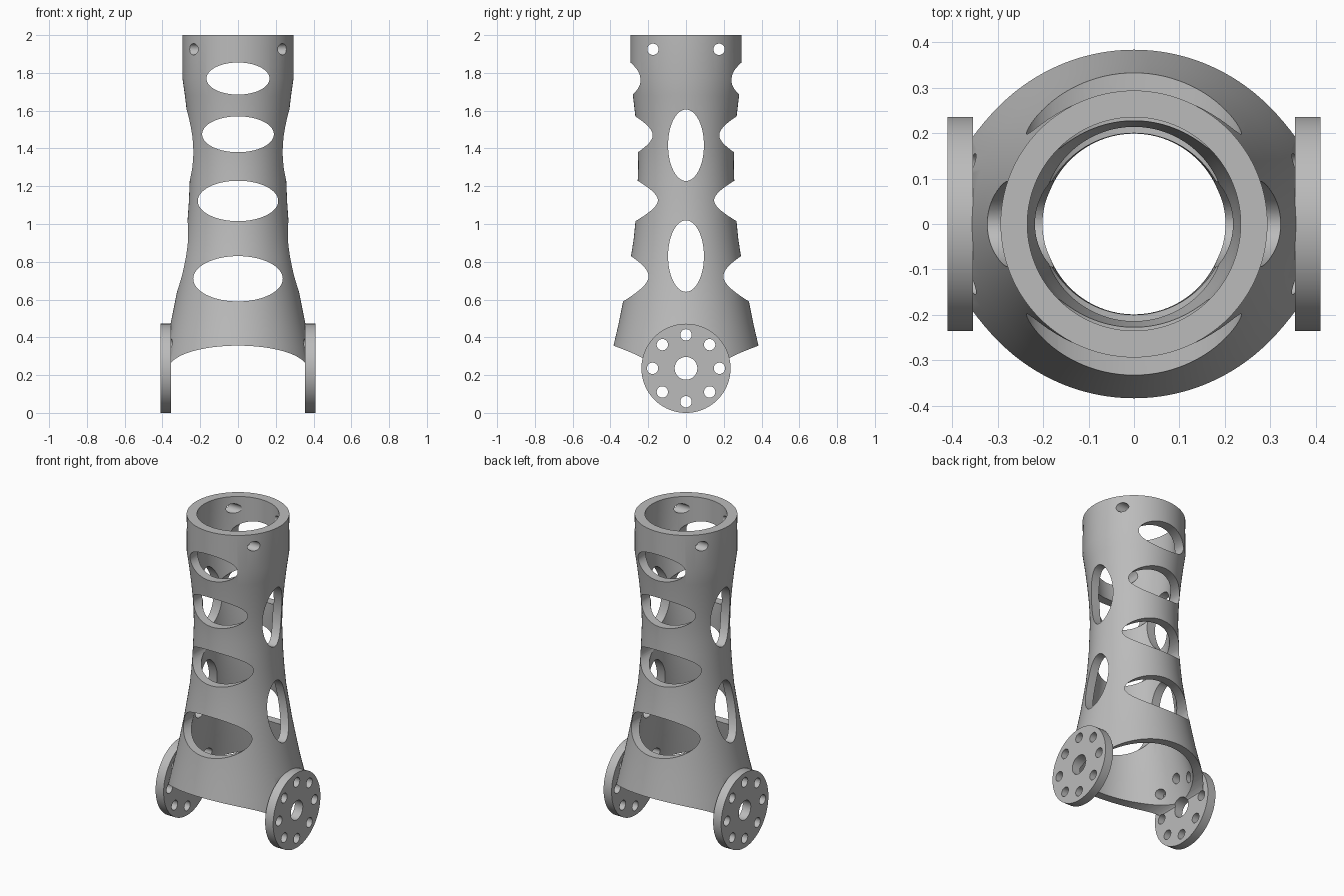
import bpy, bmesh, math
from mathutils import Matrix

if "Cube" in bpy.data.objects:
    bpy.data.objects.remove(bpy.data.objects["Cube"])

grey = bpy.data.materials.new("grey")
grey.diffuse_color = (0.5, 0.5, 0.5, 1)
grey.use_nodes = True
grey.node_tree.nodes["Principled BSDF"].inputs["Base Color"].default_value = grey.diffuse_color


def new_object(name, bm):
    bmesh.ops.recalc_face_normals(bm, faces=bm.faces)
    me = bpy.data.meshes.new(name)
    bm.to_mesh(me)
    bm.free()
    ob = bpy.data.objects.new(name, me)
    bpy.context.collection.objects.link(ob)
    me.materials.append(grey)
    return ob


def rod(bm, axis, across, z, half_w, half_h, start=-1, end=1, segs=64):
    """Elliptical rod along x or y, centred at height z."""
    m = (Matrix.Translation((0, across, z)) @ Matrix.Rotation(math.pi / 2, 4, 'Y') if axis == 'x'
         else Matrix.Translation((across, 0, z)) @ Matrix.Rotation(math.pi / 2, 4, 'X') @ Matrix.Rotation(math.pi / 2, 4, 'Z'))
    m = m @ Matrix.Translation((0, 0, (start + end) / 2)) @ Matrix.Diagonal((half_h, half_w, end - start, 1))
    bmesh.ops.create_cone(bm, cap_ends=True, segments=segs, radius1=1, radius2=1, depth=1, matrix=m)


def carve(ob, cutters):
    """Apply booleans, then smooth the round surfaces."""
    for cutter, op in cutters:
        mod = ob.modifiers.new(cutter.name, 'BOOLEAN')
        mod.object, mod.operation, mod.solver = cutter, op, 'EXACT'
    dg = bpy.context.evaluated_depsgraph_get()
    me = bpy.data.meshes.new_from_object(ob.evaluated_get(dg))
    ob.modifiers.clear()
    ob.data = me
    bpy.ops.object.select_all(action='DESELECT')
    ob.select_set(True)
    bpy.context.view_layer.objects.active = ob
    bpy.ops.object.shade_smooth_by_angle(angle=math.radians(30))


# flared tube: outer profile (radius, z), then inner profile back down
outer = [(0.41, 0.236), (0.383, 0.36), (0.357, 0.47), (0.333, 0.59), (0.31, 0.71), (0.291, 0.83),
         (0.277, 0.92), (0.267, 1.02), (0.26, 1.12), (0.256, 1.22), (0.253, 1.3), (0.254, 1.38),
         (0.259, 1.47), (0.268, 1.57), (0.281, 1.68), (0.294, 1.77), (0.294, 2.0)]
inner = [(0.235, 2.0), (0.235, 1.77)] + [(r - 0.054, z) for r, z in outer[-3::-1]]
profile = outer + inner
SEG = 128
bm = bmesh.new()
rings = [[bm.verts.new((r * math.cos(2 * math.pi * i / SEG), r * math.sin(2 * math.pi * i / SEG), z))
          for i in range(SEG)] for r, z in profile]
for a, b in zip(rings, rings[1:] + rings[:1]):
    for i in range(SEG):
        j = (i + 1) % SEG
        bm.faces.new((a[i], a[j], b[j], b[i]))
tube = new_object("flared_tube", bm)

# front-to-back windows and the arch at the foot
bm = bmesh.new()
for z, w, h in [(1.77, 0.167, 0.085), (1.475, 0.19, 0.095), (1.122, 0.213, 0.107), (0.71, 0.237, 0.12)]:
    rod(bm, 'y', 0, z, w, h)
rod(bm, 'y', 0, 0.236, 0.365, 0.12)
front_cut = new_object("front_window_cutter", bm)

# side windows and pin holes near the rim
bm = bmesh.new()
for z in (1.417, 0.83):
    rod(bm, 'x', 0, z, 0.095, 0.189)
for y in (-0.175, 0.175):
    rod(bm, 'x', y, 1.925, 0.03, 0.03, segs=32)
side_cut = new_object("side_window_cutter", bm)

# bolt circle and axle hole, drilled through flanges and tube
bm = bmesh.new()
rod(bm, 'x', 0, 0.236, 0.06, 0.06)
for i in range(8):
    a = i * math.pi / 4
    rod(bm, 'x', 0.177 * math.cos(a), 0.236 + 0.177 * math.sin(a), 0.03, 0.03, segs=32)
bolt_cut = new_object("bolt_hole_cutter", bm)

# box that trims the flare flat against the flanges
bm = bmesh.new()
bmesh.ops.create_cube(bm, size=1, matrix=Matrix.Translation((0, 0, 1)) @ Matrix.Diagonal((0.718, 2, 4, 1)))
trim = new_object("flat_side_trim", bm)

carve(tube, [(trim, 'INTERSECT'), (front_cut, 'DIFFERENCE'), (side_cut, 'DIFFERENCE'), (bolt_cut, 'DIFFERENCE')])

# round hinge flanges
for name, s, e in (("left_flange", -0.411, -0.355), ("right_flange", 0.355, 0.411)):
    bm = bmesh.new()
    rod(bm, 'x', 0, 0.236, 0.236, 0.236, s, e, 96)
    carve(new_object(name, bm), [(bolt_cut, 'DIFFERENCE')])

for c in (front_cut, side_cut, bolt_cut, trim):
    bpy.data.objects.remove(c)
